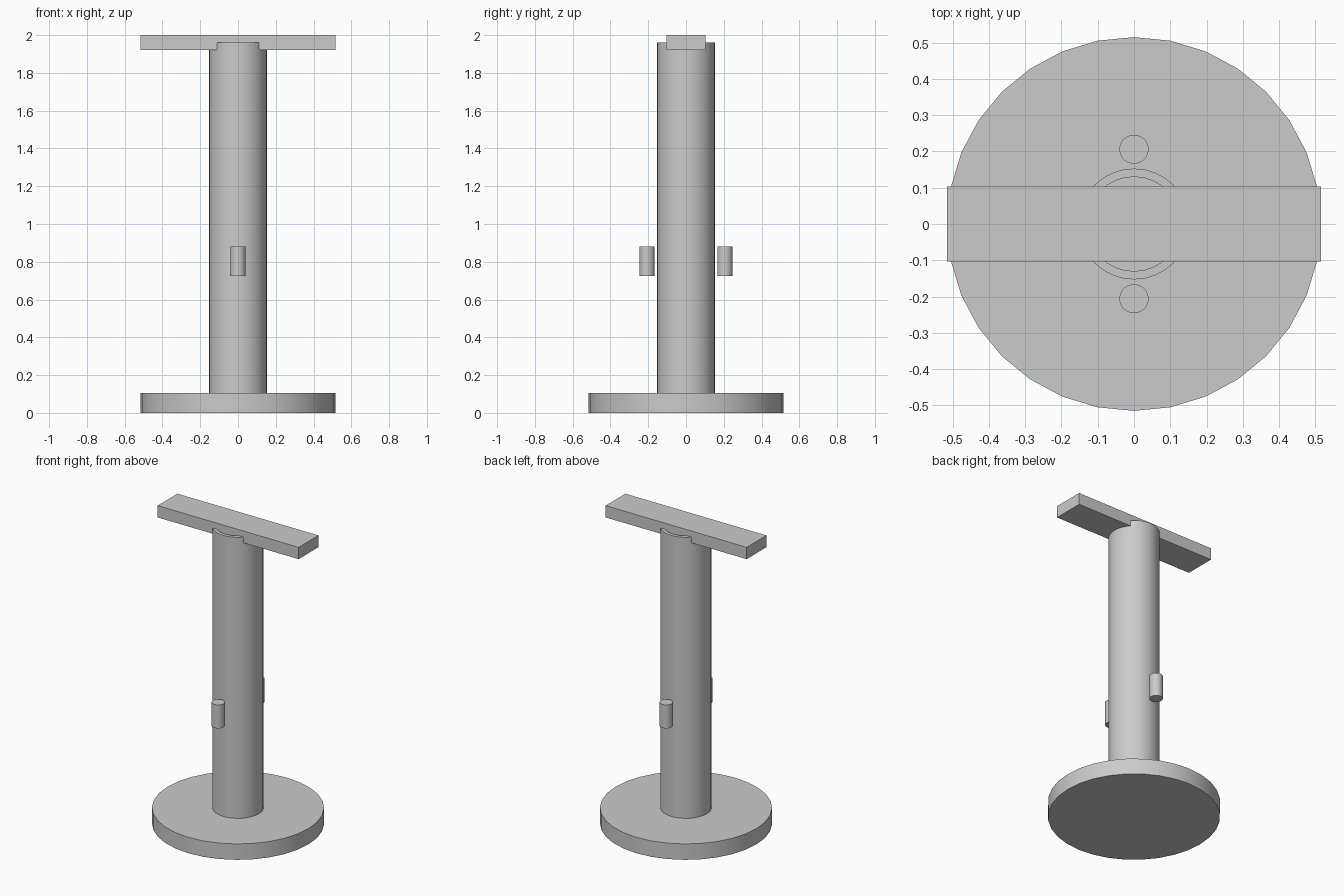
import bpy
import math

cube = bpy.data.objects.get("Cube")
if cube:
    bpy.data.objects.remove(cube, do_unlink=True)

# Single grey material
grey = bpy.data.materials.new("plain_grey")
grey.use_nodes = True
COLOR = (0.6, 0.6, 0.6, 1.0)
grey.diffuse_color = COLOR
for node in grey.node_tree.nodes:
    if node.type == 'BSDF_PRINCIPLED':
        node.inputs["Base Color"].default_value = COLOR


def add_solid(name, verts, faces, smooth=True):
    mesh = bpy.data.meshes.new(name)
    mesh.from_pydata(verts, [], faces)
    mesh.materials.append(grey)
    obj = bpy.data.objects.new(name, mesh)
    bpy.context.collection.objects.link(obj)
    if smooth:
        bpy.ops.object.select_all(action='DESELECT')
        obj.select_set(True)
        bpy.context.view_layer.objects.active = obj
        bpy.ops.object.shade_smooth_by_angle(angle=math.radians(35))
    return obj


def ring(radius, z, sides, y=0.0):
    return [(radius * math.sin(2 * math.pi * i / sides),
             y - radius * math.cos(2 * math.pi * i / sides), z)
            for i in range(sides)]


def disc(name, radius, bottom, top, y=0.0, sides=32):
    verts = ring(radius, bottom, sides, y) + ring(radius, top, sides, y)
    faces = [(i, (i + 1) % sides, sides + (i + 1) % sides, sides + i)
             for i in range(sides)]
    faces += [tuple(reversed(range(sides))), tuple(range(sides, 2 * sides))]
    return add_solid(name, verts, faces)


def tube(name, outer, inner, bottom, top, sides=32):
    # Four rings joined in a closed loop: outer wall, rim, inner wall, underside
    loops = [(outer, bottom), (outer, top), (inner, top), (inner, bottom)]
    verts = [v for r, z in loops for v in ring(r, z, sides)]
    faces = []
    for k in range(4):
        a, b = k * sides, (k + 1) % 4 * sides
        for i in range(sides):
            j = (i + 1) % sides
            faces.append((a + i, a + j, b + j, b + i))
    return add_solid(name, verts, faces)


# Round foot and hollow upright
disc("base", 0.515, 0.0, 0.105)
tube("column", 0.153, 0.13, 0.105, 1.96)

# Small pegs just off the front and back of the column
for label, side in (("front", -1), ("back", 1)):
    disc(label + "_peg", 0.04, 0.725, 0.88, y=side * 0.206)

# Flat bar set into the top of the column
bar_verts = [(x * 0.515, y * 0.103, z)
             for z in (1.922, 2.0)
             for x, y in ((-1, -1), (1, -1), (1, 1), (-1, 1))]
bar_faces = [(3, 2, 1, 0), (4, 5, 6, 7)]
bar_faces += [(i, (i + 1) % 4, 4 + (i + 1) % 4, 4 + i) for i in range(4)]
add_solid("top_bar", bar_verts, bar_faces, smooth=False)
